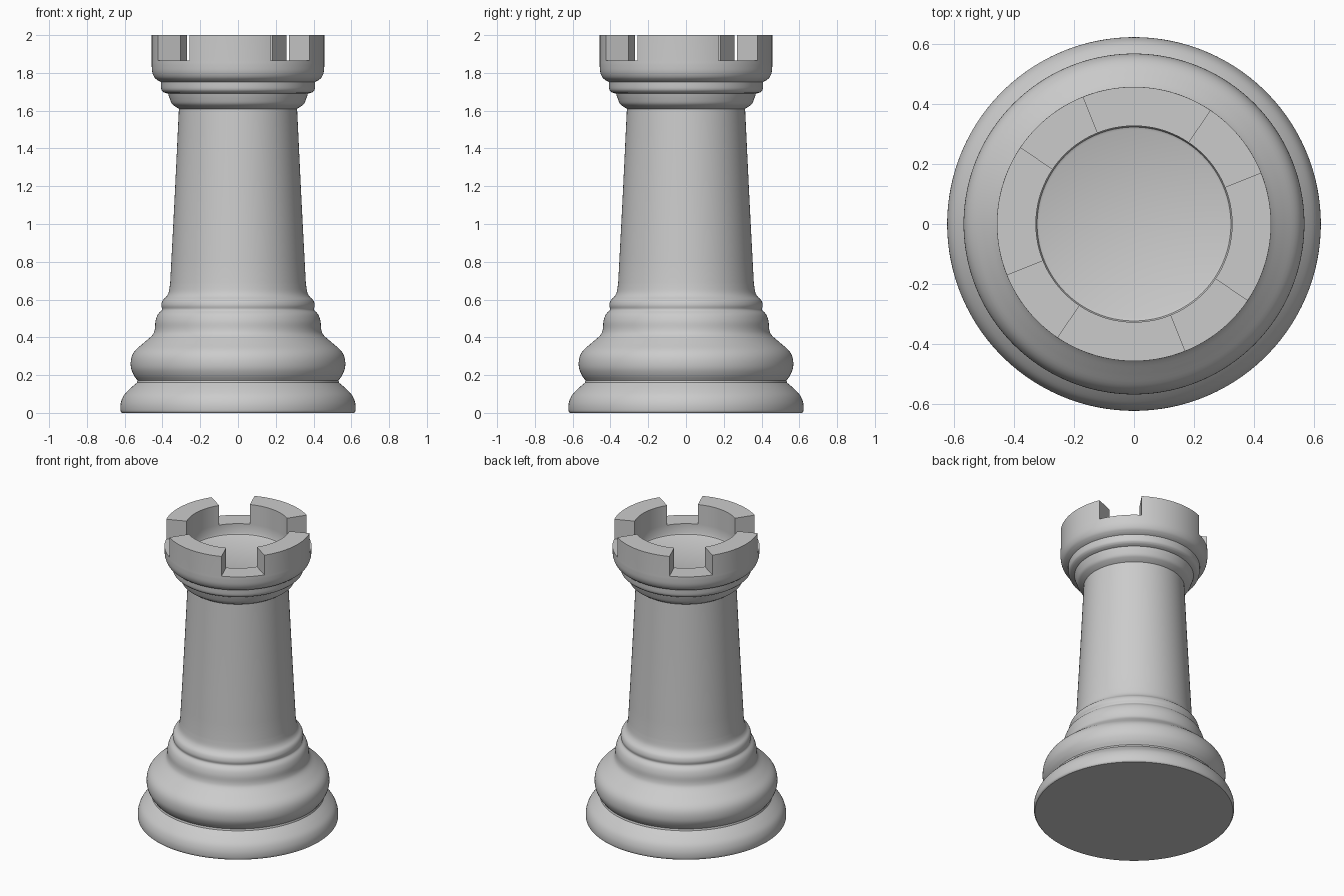
import bpy, bmesh, math
from mathutils import Vector

SEGMENTS = 180
NOTCH_START, NOTCH_WIDTH = 22, 34   # degrees, repeated every quarter turn
NOTCH_Z, TOP_Z, FLOOR_Z = 1.865, 2.0, 1.79
OUTER_R, INNER_R = 0.457, 0.327

cube = bpy.data.objects.get("Cube")
if cube:
    bpy.data.objects.remove(cube, do_unlink=True)

stone = bpy.data.materials.new("light grey")
stone.use_nodes = True
grey = (0.6, 0.6, 0.6, 1)
stone.diffuse_color = grey
stone.node_tree.nodes["Principled BSDF"].inputs["Base Color"].default_value = grey


def smooth_curve(points, steps=4):
    """Run a rounded curve through profile points."""
    pts = [Vector(p) for p in points]
    pts = [2 * pts[0] - pts[1]] + pts + [2 * pts[-1] - pts[-2]]
    out = []
    for a, b, c, d in zip(pts, pts[1:], pts[2:], pts[3:]):
        for i in range(steps):
            t = i / steps
            out.append(0.5 * (2 * b + (c - a) * t + (2 * a - 5 * b + 4 * c - d) * t ** 2
                              + (3 * b - a - 3 * c + d) * t ** 3))
    return out + [pts[-2]]


def lathe(bm, profile):
    """Spin a profile of (radius, height) into a ring of quads."""
    rings = []
    for r, z in profile:
        rings.append([bm.verts.new((r * math.cos(a), r * math.sin(a), z))
                      for a in (math.tau * i / SEGMENTS for i in range(SEGMENTS))])
    for low, high in zip(rings, rings[1:]):
        for i in range(SEGMENTS):
            j = (i + 1) % SEGMENTS
            bm.faces.new((low[i], low[j], high[j], high[i]))
    return rings


def finish(name, bm):
    bmesh.ops.recalc_face_normals(bm, faces=bm.faces[:])
    mesh = bpy.data.meshes.new(name)
    bm.to_mesh(mesh)
    bm.free()
    mesh.materials.append(stone)
    obj = bpy.data.objects.new(name, mesh)
    bpy.context.collection.objects.link(obj)
    bpy.ops.object.select_all(action="DESELECT")
    obj.select_set(True)
    bpy.context.view_layer.objects.active = obj
    bpy.ops.object.shade_smooth_by_angle(angle=math.radians(35))


# Outline sections, each rounded, meeting at creases
foot = [(0.615, 0), (0.622, 0.012), (0.621, 0.05), (0.606, 0.09), (0.575, 0.125), (0.535, 0.16)]
bulge = [(0.532, 0.172), (0.552, 0.2), (0.567, 0.24), (0.565, 0.29), (0.545, 0.33),
         (0.5, 0.37), (0.455, 0.41), (0.441, 0.44), (0.437, 0.485), (0.425, 0.52), (0.404, 0.543)]
ring = [(0.402, 0.55), (0.406, 0.572), (0.398, 0.597), (0.378, 0.617), (0.366, 0.642), (0.359, 0.69)]
shaft = [(0.359, 0.69), (0.335, 1.15), (0.313, 1.61)]
collar = [(0.33, 1.62), (0.35, 1.637), (0.362, 1.665), (0.37, 1.69)]
upper_ring = [(0.393, 1.697), (0.406, 1.713), (0.409, 1.752)]
crown_side = [(0.425, 1.76), (0.443, 1.777), (0.454, 1.805), (OUTER_R, 1.84), (OUTER_R, NOTCH_Z)]

profile = []
for section in (foot, bulge, ring, shaft, collar, upper_ring, crown_side):
    profile += [p for p in smooth_curve(section)
                if not profile or (p - profile[-1]).length > 1e-4]
profile += [(INNER_R, NOTCH_Z), (INNER_R, FLOOR_Z + 0.012),
            (INNER_R - 0.004, FLOOR_Z + 0.004), (INNER_R - 0.012, FLOOR_Z)]

# Turned body with closed underside and sunken floor
body = bmesh.new()
rings = lathe(body, profile)
body.faces.new(rings[0])
body.faces.new(rings[-1])


# Raise the battlements from the rim, leaving four notches
def is_merlon(face):
    c = face.calc_center_median()
    on_rim = abs(c.z - NOTCH_Z) < 1e-4 and INNER_R < c.xy.length < OUTER_R
    angle = math.degrees(math.atan2(c.y, c.x)) % 90
    return on_rim and not NOTCH_START < angle < NOTCH_START + NOTCH_WIDTH


body.normal_update()
merlons = [f for f in body.faces if is_merlon(f)]
raised = bmesh.ops.extrude_face_region(body, geom=merlons)["geom"]
bmesh.ops.translate(body, vec=(0, 0, TOP_Z - NOTCH_Z),
                    verts=[v for v in raised if isinstance(v, bmesh.types.BMVert)])
bmesh.ops.delete(body, geom=[f for f in merlons if f.is_valid], context="FACES_ONLY")
finish("rook_tower", body)
